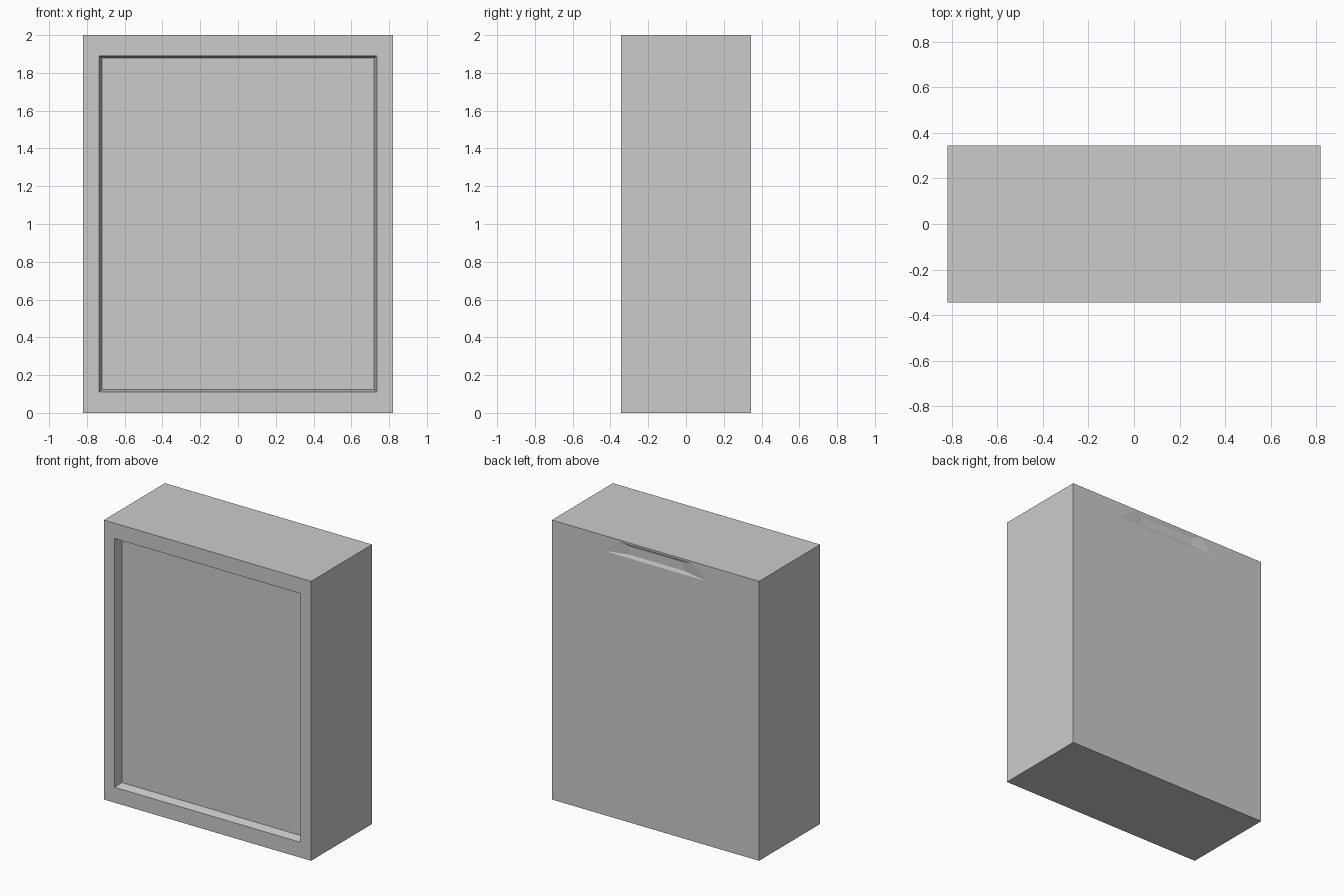
import bpy, bmesh

if "Cube" in bpy.data.objects:
    bpy.data.objects.remove(bpy.data.objects["Cube"])

W, D, H = 0.82, 0.345, 2.0  # half width, half depth, height


def loft(name, rings):
    """Closed solid between matching rings of points."""
    bm = bmesh.new()
    loops = [[bm.verts.new(p) for p in ring] for ring in rings]
    for a, b in zip(loops, loops[1:]):
        for i in range(len(a)):
            j = (i + 1) % len(a)
            bm.faces.new((a[i], a[j], b[j], b[i]))
    bm.faces.new(loops[0][::-1])
    bm.faces.new(loops[-1])
    bmesh.ops.recalc_face_normals(bm, faces=bm.faces)
    mesh = bpy.data.meshes.new(name)
    bm.to_mesh(mesh)
    bm.free()
    obj = bpy.data.objects.new(name, mesh)
    bpy.context.collection.objects.link(obj)
    return obj


def ring(y, low, high, z0, z1):
    return [(-low, y, z0), (low, y, z0), (high, y, z1), (-high, y, z1)]


def carve(target, cutter):
    cutter.hide_render = True
    mod = target.modifiers.new(cutter.name, 'BOOLEAN')
    mod.operation, mod.solver, mod.object = 'DIFFERENCE', 'EXACT', cutter
    bpy.context.view_layer.objects.active = target
    bpy.ops.object.modifier_apply(modifier=mod.name)
    bpy.data.objects.remove(cutter)


# Cabinet body
body = loft("cabinet_body", [ring(y, W, W, 0, H) for y in (-D, D)])

# Tapered front recess
carve(body, loft("front_recess", [
    ring(-D - 0.05, 0.735, 0.735, 0.11, 1.89),
    ring(-D, 0.735, 0.735, 0.11, 1.89),
    ring(-D + 0.06, 0.72, 0.72, 0.125, 1.878)]))

# Shallow grip along the top of the back
carve(body, loft("back_grip", [
    ring(D + 0.05, 0.41, 0.28, 1.89, 1.99),
    ring(D, 0.41, 0.28, 1.89, 1.99),
    ring(D - 0.01, 0.22, 0.22, 1.91, 1.97)]))
